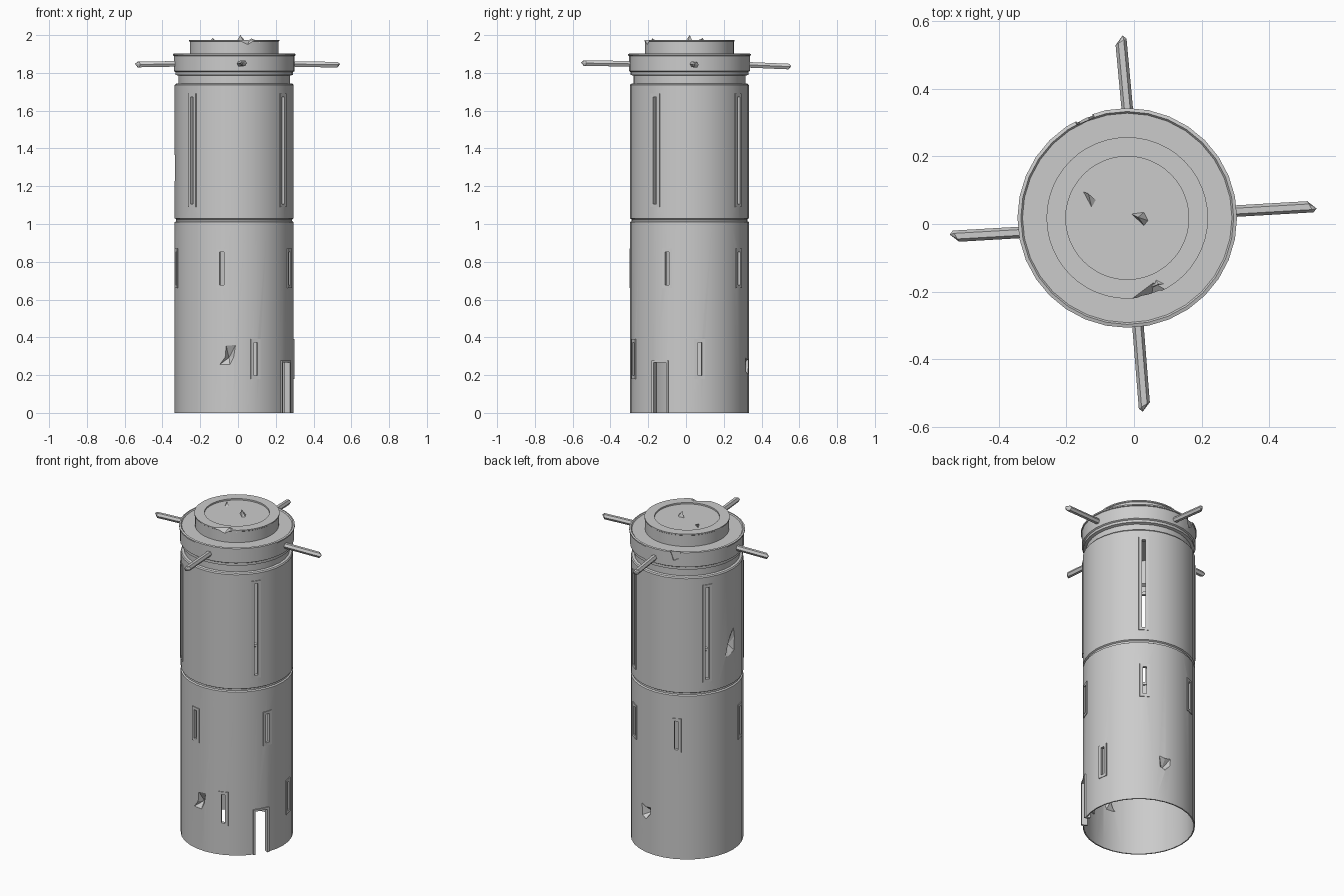
import bpy, bmesh, math
from mathutils import Vector, Matrix

if "Cube" in bpy.data.objects:
    bpy.data.objects.remove(bpy.data.objects["Cube"])

CX, CY, R, SEG = -0.02, 0.018, 0.315, 32
rad = math.radians


def finish(bm, name, angle=30):
    bmesh.ops.recalc_face_normals(bm, faces=bm.faces)
    me = bpy.data.meshes.new(name)
    bm.to_mesh(me)
    bm.free()
    ob = bpy.data.objects.new(name, me)
    bpy.context.collection.objects.link(ob)
    return ob


def smooth(ob, angle=30):
    bpy.ops.object.select_all(action='DESELECT')
    ob.select_set(True)
    bpy.context.view_layer.objects.active = ob
    bpy.ops.object.shade_smooth_by_angle(angle=rad(angle))


def lathe(name, profile, seg=SEG):
    """Revolve a profile (starts or ends on the axis allowed) around the tower axis."""
    bm = bmesh.new()
    rings = []
    for r, z in profile:
        if r == 0:
            rings.append([bm.verts.new((CX, CY, z))] * seg)
        else:
            rings.append([bm.verts.new((CX + r * math.cos(2 * math.pi * i / seg),
                                        CY + r * math.sin(2 * math.pi * i / seg), z)) for i in range(seg)])
    closed = profile[0][0] != 0
    pairs = list(zip(rings, rings[1:])) + ([(rings[-1], rings[0])] if closed else [])
    for a, b in pairs:
        if a[0] is a[1] and b[0] is b[1]:
            continue
        for i in range(seg):
            j = (i + 1) % seg
            vs = list(dict.fromkeys([a[i], a[j], b[j], b[i]]))
            bm.faces.new(vs)
    return finish(bm, name)


def local(angle, z):
    """Local frame on the wall: x outward, y along the wall, z up; origin on the axis."""
    return Matrix.Translation((CX, CY, z)) @ Matrix.Rotation(rad(angle), 4, 'Z')


def box(bm, m, x0, x1, y0, y1, z0, z1):
    c = Matrix.Translation(((x0 + x1) / 2, (y0 + y1) / 2, (z0 + z1) / 2))
    bmesh.ops.create_cube(bm, size=1, matrix=m @ c @ Matrix.Diagonal((x1 - x0, y1 - y0, z1 - z0, 1)))


def prism(bm, m, outline, x0, x1):
    a = [bm.verts.new(m @ Vector((x0, t, z))) for t, z in outline]
    b = [bm.verts.new(m @ Vector((x1, t, z))) for t, z in outline]
    bm.faces.new(a)
    bm.faces.new(b[::-1])
    for i in range(len(a)):
        j = (i + 1) % len(a)
        bm.faces.new((a[i], b[i], b[j], a[j]))


def hull(bm, pts):
    vs = [bm.verts.new(p) for p in pts]
    bmesh.ops.convex_hull(bm, input=vs)


def cut(ob, bm):
    cutter = finish(bm, "cutter")
    cutter.hide_render = True
    mod = ob.modifiers.new("cut", 'BOOLEAN')
    mod.operation, mod.solver, mod.object = 'DIFFERENCE', 'EXACT', cutter
    bpy.context.view_layer.objects.active = ob
    bpy.ops.object.modifier_apply(modifier=mod.name)
    bpy.data.objects.remove(cutter)


# tower wall with band groove, neck and crown ring, hollow and open below
wall = lathe("tower_wall", [
    (R, 0), (R, 1.01), (0.307, 1.015), (0.307, 1.025), (R, 1.03), (R, 1.735), (0.31, 1.742),
    (0.296, 1.745), (0.296, 1.785), (0.312, 1.79), (0.312, 1.805), (0.32, 1.81), (0.32, 1.89),
    (0.325, 1.892), (0.325, 1.9), (0.315, 1.903), (0.31, 1.897), (0, 1.897),
    (0, 1.885), (0.289, 1.885), (0.289, 1.738), (0.308, 1.73), (0.308, 1.032), (0.301, 1.027),
    (0.301, 1.013), (0.308, 1.008), (0.308, 0)])

# openings: angle, bottom, top
openings = ([(a, 1.09, 1.69, 'tall_window') for a in (-35, 55, 146, 225)]
            + [(a, 0.66, 0.87, 'middle_window') for a in (-22, 56, 114, 194, 258)]
            + [(a, 0.18, 0.39, 'lower_window') for a in (-69, 10)])
cutters = bmesh.new()
for a, z0, z1, name in openings:
    m = local(a, 0)
    w, s = 0.028, 0.011
    e = w - s
    box(cutters, m, 0.28, 0.34, -s - .004, s + .004, z0 + e - .004, z1 - e + .004)
    bm = bmesh.new()
    for sgn in (-1, 1):
        box(bm, m, 0.298, R + .003, min(sgn * s, sgn * w), max(sgn * s, sgn * w), z0, z1)
    box(bm, m, 0.298, R + .003, -s, s, z0, z0 + e)
    box(bm, m, 0.298, R + .003, -s, s, z1 - e, z1)
    finish(bm, name + "_frame")

# doorway and its frame
m = local(-29.5, 0)
box(cutters, m, 0.27, 0.35, -0.045, 0.045, -0.05, 0.272)
bm = bmesh.new()
for y in (-0.049, 0.037):
    box(bm, m, 0.285, R + .004, y, y + 0.012, 0, 0.278)
box(bm, m, 0.285, R + .004, -0.037, 0.037, 0.266, 0.278)
finish(bm, "door_frame")

# battle damage: faceted pits in the wall, (angle, height, depth, outline)
pits = [
    (264, 0.305, 0.035, [(-.01, .05), (.04, .055), (.03, -.01), (.01, -.05), (-.045, -.05), (-.015, -.01)]),
    (78, 0.25, 0.05, [(-.035, .04), (0, .03), (.035, .035), (.03, -.01), (0, -.045), (-.03, -.03)]),
    (177, 1.28, 0.03, [(.02, .09), (.03, .03), (.025, -.05), (-.025, -.07), (-.05, -.07), (-.03, 0), (-.005, .06)]),
]
for a, z, depth, outline in pits:
    m = local(a, z)
    prism(cutters, m, outline, 0.28, 0.34)
    bm = bmesh.new()
    rim = [bm.verts.new(m @ Vector((math.sqrt(R * R - t * t) - .001, t, h))) for t, h in outline]
    deep = bm.verts.new(m @ Vector((R - depth, 0.002, -0.012)))
    for i in range(len(rim)):
        bm.faces.new((rim[i], rim[(i + 1) % len(rim)], deep))
    finish(bm, "wall_damage")

# chip in the crown ring
m = local(113, 1.88)
prism(cutters, m, [(-.03, .03), (.032, .03), (.02, -.02), (-.01, -.035)], 0.312, 0.35)
cut(wall, cutters)
smooth(wall)

# raised hatch on top with a shallow recess and a broken front edge
cap = lathe("top_hatch", [(0, 1.89), (0.235, 1.89), (0.235, 1.965), (0.239, 1.968), (0.239, 1.975),
                          (0.182, 1.975), (0.182, 1.966), (0, 1.966)], 48)
bm = bmesh.new()
hull(bm, [(-.04, -.23, 1.99), (.12, -.19, 1.99), (.06, -.155, 1.99), (.03, -.19, 1.99),
          (.10, -.25, 1.99), (0, -.27, 1.99), (.05, -.23, 1.93), (.04, -.25, 1.93)])
cut(cap, bm)
smooth(cap)

# shards on the hatch
shards = [
    [(-.15, .095, 1.965), (-.112, .07, 1.965), (-.125, .048, 1.965), (-.135, .09, 1.985)],
    [(-.008, .03, 1.965), (.03, .035, 1.965), (.042, .01, 1.965), (.03, -.005, 1.965), (.012, .02, 2.0)],
    [(.03, -.195, 1.955), (.12, -.175, 1.96), (.06, -.157, 1.97), (.072, -.178, 1.982)],
]
for pts in shards:
    bm = bmesh.new()
    hull(bm, pts)
    finish(bm, "shard")

# four projecting beams with slanted pointed tips
beams = [((.28, .037, 1.847), (.54, .052, 1.843)), ((-.32, -.024, 1.848), (-.545, -.037, 1.844)),
         ((-.018, .32, 1.843), (-.04, .557, 1.833)), ((.01, -.28, 1.848), (.032, -.555, 1.852))]
for p, q in beams:
    p, q = Vector(p), Vector(q)
    d = (q - p).normalized()
    side = d.cross(Vector((0, 0, 1))).normalized()
    up = side.cross(d)
    bm = bmesh.new()
    pts = [q + side * 0.006 + up * 0.004]
    for k in range(6):
        off = side * 0.017 * math.cos(k * math.pi / 3) + up * 0.017 * math.sin(k * math.pi / 3)
        pts += [p + off, q - d * (0.018 - 0.5 * off.dot(side)) + off]
    hull(bm, pts)
    finish(bm, "beam")
